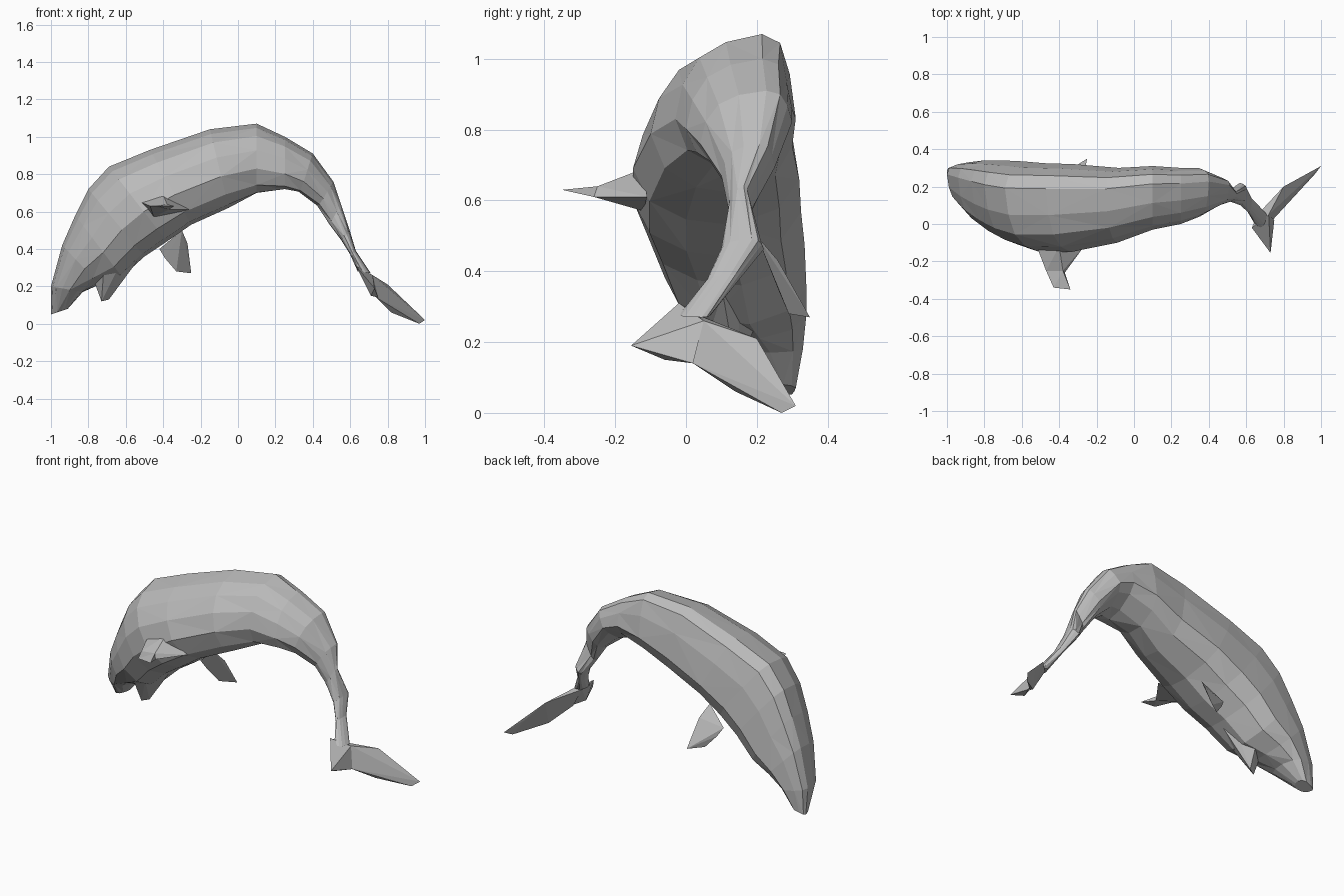
import bpy
import bmesh
from mathutils import Vector

default_cube = bpy.data.objects.get("Cube")
if default_cube:
    bpy.data.objects.remove(default_cube, do_unlink=True)

# One plain grey skin
skin = bpy.data.materials.new("grey skin")
skin.use_nodes = True
skin_colour = (0.5, 0.5, 0.5, 1)
skin.diffuse_color = skin_colour
skin.node_tree.nodes["Principled BSDF"].inputs["Base Color"].default_value = skin_colour


def finish(bm, name):
    """Turn a bmesh into a flat-shaded object with the skin material."""
    bmesh.ops.recalc_face_normals(bm, faces=bm.faces[:])
    mesh = bpy.data.meshes.new(name)
    bm.to_mesh(mesh)
    bm.free()
    mesh.materials.append(skin)
    obj = bpy.data.objects.new(name, mesh)
    bpy.context.collection.objects.link(obj)
    return obj


def faceted_solid(name, corners):
    """Build a fin or jaw as the convex solid around a few corners."""
    bm = bmesh.new()
    for corner in corners:
        bm.verts.new(corner)
    bmesh.ops.convex_hull(bm, input=bm.verts[:])
    loose = [v for v in bm.verts if not v.link_faces]
    bmesh.ops.delete(bm, geom=loose, context="VERTS")
    return finish(bm, name)


def loft(name, stations, section):
    """Skin a row of cross-sections, with alternating triangle diagonals."""
    bm = bmesh.new()
    rings = []
    for top_x, top_z, low_x, low_z, y_near, y_far, lift in stations:
        top = Vector((top_x, 0, top_z))
        low = Vector((low_x, 0, low_z))
        ring = []
        for height, across in section:
            point = low.lerp(top, height)
            point.y = y_near + (y_far - y_near) * across
            point.z += lift * (1 - height) * across
            ring.append(bm.verts.new(point))
        rings.append(ring)
    count = len(section)
    for row, (first, second) in enumerate(zip(rings, rings[1:])):
        for i in range(count):
            j = (i + 1) % count
            a, b, c, d = first[i], first[j], second[j], second[i]
            if (row + i) % 2:
                triangles = ((a, b, c), (a, c, d))
            else:
                triangles = ((a, b, d), (b, c, d))
            for triangle in triangles:
                bm.faces.new(triangle)
    bm.faces.new(rings[0])
    bm.faces.new(rings[-1])
    return finish(bm, name)


# Cross-section: height from belly to back, then position across the body
body_section = [
    (1, .72), (.94, .42), (.83, .2), (.64, .06), (.4, 0), (.17, .1),
    (.04, .32), (0, .6), (.12, .88), (.32, 1), (.68, .95), (.93, .87),
]

# Stations from snout to tail: back x, back z, belly x, belly z,
# near y, far y, lift of the far side of the belly
body_stations = [
    (-1, .05, -.91, .08, .22, .31, 0),
    (-1, .2, -.83, .17, .1, .33, 0),
    (-.94, .42, -.74, .21, .01, .34, 0),
    (-.87, .58, -.62, .25, -.06, .34, 0),
    (-.8, .72, -.5, .36, -.11, .335, 0),
    (-.69, .84, -.38, .44, -.15, .325, 0),
    (-.47, .93, -.25, .53, -.15, .32, 0),
    (-.15, 1.04, -.05, .62, -.1, .3, 0),
    (.1, 1.07, .1, .67, -.03, .31, .05),
    (.25, 1, .25, .67, 0, .3, .12),
    (.4, .91, .32, .66, .04, .3, .12),
    (.51, .76, .42, .61, .1, .25, .05),
    (.55, .64, .49, .53, .12, .18, 0),
    (.6, .49, .55, .45, .1, .22, 0),
    (.63, .39, .6, .37, .06, .15, 0),
    (.71, .27, .64, .28, -.02, .07, 0),
]
loft("body", body_stations, body_section)

# Lower jaw behind the mouth notch
faceted_solid("lower_jaw", [
    (-.73, .12, .12), (-.69, .14, .13), (-.77, .12, .23), (-.62, .15, .25),
    (-.72, .04, .26), (-.64, .03, .3), (-.68, .2, .25), (-.52, .1, .36),
])

# Pectoral flippers
faceted_solid("near_flipper", [
    (-.47, -.25, .63), (-.37, -.26, .61), (-.38, -.25, .64),
    (-.52, -.12, .65), (-.4, -.12, .69), (-.26, -.11, .61), (-.45, -.12, .57),
])
faceted_solid("near_flipper_tip", [
    (-.47, -.25, .63), (-.37, -.26, .61), (-.38, -.25, .64),
    (-.43, -.34, .63), (-.34, -.35, .63),
])
faceted_solid("far_flipper", [
    (-.42, .24, .4), (-.3, .2, .5), (-.27, .26, .43),
    (-.39, .26, .35), (-.33, .29, .28), (-.25, .35, .27),
])

# Tail flukes
faceted_solid("near_fluke", [
    (.66, .05, .27), (.63, -.02, .31), (.73, -.155, .19),
    (.71, -.06, .15), (.75, .02, .14), (.72, .05, .26),
])
faceted_solid("far_fluke", [
    (.66, .05, .27), (.72, .05, .26), (.8, .2, .21), (.9, .25, .1),
    (1, .31, .02), (.97, .27, 0), (.82, .14, .06), (.74, .02, .14),
])
